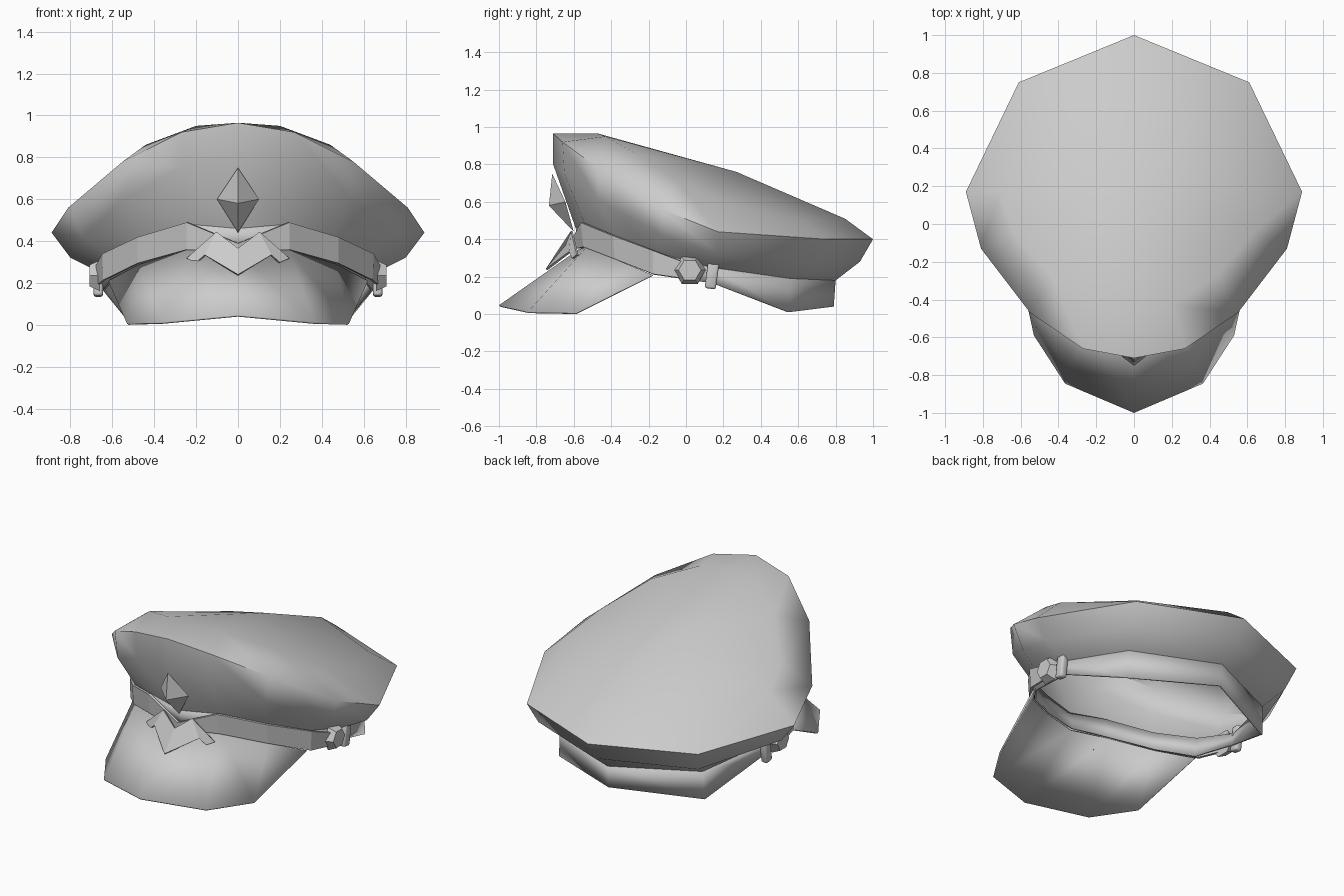
import bpy, bmesh
from math import radians, pi
from mathutils import Matrix

if "Cube" in bpy.data.objects:
    bpy.data.objects.remove(bpy.data.objects["Cube"])


def finish(name, bm, thick=0, offset=0, smooth=None):
    me = bpy.data.meshes.new(name)
    bm.to_mesh(me)
    bm.free()
    ob = bpy.data.objects.new(name, me)
    bpy.context.collection.objects.link(ob)
    if thick:
        mod = ob.modifiers.new("thickness", 'SOLIDIFY')
        mod.thickness, mod.offset = thick, offset
    if smooth:
        bpy.ops.object.select_all(action='DESELECT')
        bpy.context.view_layer.objects.active = ob
        ob.select_set(True)
        bpy.ops.object.shade_smooth_by_angle(angle=radians(smooth))
    return ob


def loft(name, rows, apex=None, **kw):
    """Rows are half outlines starting at x=0 in front, mirrored, listed top to bottom."""
    bm = bmesh.new()
    closed = rows[0][-1][0] == 0
    rings = []
    for half in rows:
        left = [(-x, y, z) for x, y, z in reversed(half[1:])]
        full = (left[1:] if closed else left) + half
        rings.append([bm.verts.new(p) for p in full])
    n = len(rings[0])
    for a, b in zip(rings, rings[1:]):
        for i in range(n if closed else n - 1):
            j = (i + 1) % n
            bm.faces.new((a[i], b[i], b[j], a[j]))
    if apex:
        c = bm.verts.new(apex)
        for i in range(n):
            bm.faces.new((c, rings[0][i], rings[0][(i + 1) % n]))
    bmesh.ops.remove_doubles(bm, verts=bm.verts, dist=0.001)
    return finish(name, bm, **kw)


# Shared half outlines of the head band
band_top = [(0, -.59, .46), (.23, -.54, .48), (.46, -.37, .40), (.62, -.16, .33),
            (.66, .13, .25), (.51, .56, .19), (0, .80, .18)]
band_low = [(0, -.57, .35), (.23, -.52, .355), (.46, -.36, .285), (.61, -.17, .21),
            (.645, .14, .165), (.52, .55, .01), (0, .79, .04)]

# Soft crown: top edge, outer rim, under rim, seam with the band
crown_top = [(0, -.47, .965), (.2, -.43, .95), (.44, -.27, .86), (.64, -.04, .70),
             (.71, .17, .61), (.50, .63, .50), (0, .85, .51)]
crown_rim = [(0, -.71, .965), (.27, -.66, .92), (.55, -.47, .78), (.81, -.13, .56),
             (.89, .17, .44), (.61, .75, .40), (0, 1.0, .40)]
crown_under = [(0, -.71, .80), (.27, -.65, .75), (.53, -.47, .61), (.74, -.13, .42),
               (.80, .17, .32), (.57, .69, .27), (0, .93, .28)]
loft("crown", [crown_top, crown_rim, crown_under, band_top], apex=(0, .27, .76), smooth=75)

# Head band
loft("band", [band_top, band_low], thick=.012, offset=-1, smooth=30)

# Visor
loft("visor", [
    [(0, -.575, .345), (.24, -.53, .36), (.47, -.37, .29), (.62, -.18, .21)],
    [(0, -1.0, .047), (.365, -.845, .012), (.53, -.59, .006), (.62, -.18, .21)]],
    thick=.01, offset=-1, smooth=40)

# Chin strap over the front of the band, dipping in the middle
loft("chin_strap", [
    [(0, -.60, .39), (.24, -.55, .49), (.47, -.38, .42), (.635, -.17, .34), (.67, .0, .275)],
    [(0, -.60, .345), (.24, -.535, .36), (.47, -.37, .295), (.63, -.17, .215), (.66, .0, .19)]],
    thick=.015, offset=1)

# Winged plate on the strap
loft("front_plate", [
    [(0, -.635, .36), (.1, -.605, .44), (.24, -.575, .315)],
    [(0, -.74, .235), (.155, -.615, .33), (.195, -.60, .295)]],
    thick=.012, offset=1)

# Faceted diamond badge
side = (.1, -.645, .6)
loft("diamond_badge", [[(0, -.715, .75), side], [(0, -.733, .58), side], [(0, -.60, .44), side]])

# Strap buttons and loops on both sides
for s, label in ((1, "right"), (-1, "left")):
    bm = bmesh.new()
    bmesh.ops.create_cone(bm, cap_ends=True, segments=6, radius1=.085, radius2=.06, depth=.05,
                          matrix=Matrix.Translation((s * .683, .02, .235))
                          @ Matrix.Rotation(s * pi / 2, 4, 'Y'))
    finish(label + "_button", bm)

    bm = bmesh.new()
    bmesh.ops.create_cube(bm, size=1, matrix=Matrix.Translation((s * .667, .14, .215))
                          @ Matrix.Rotation(radians(-8), 4, 'X')
                          @ Matrix.Diagonal((.045, .06, .16, 1)))
    bmesh.ops.bevel(bm, geom=bm.edges[:], offset=.012, segments=2, affect='EDGES', profile=.5)
    finish(label + "_loop", bm, smooth=50)
